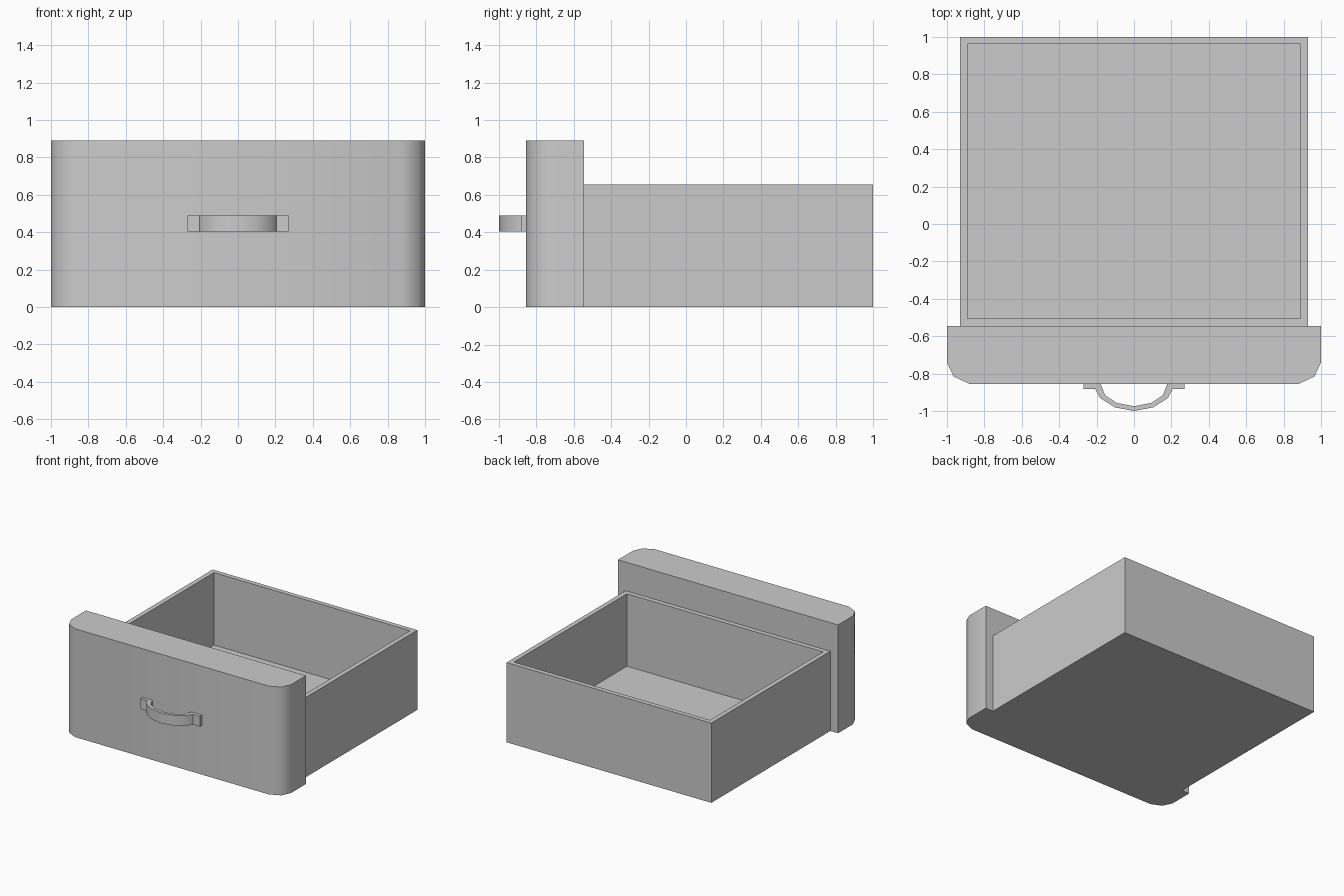
import bpy
import bmesh
from math import radians

cube = bpy.data.objects.get("Cube")
if cube:
    bpy.data.objects.remove(cube)

# One plain grey for the whole drawer
grey = bpy.data.materials.new("plain grey")
grey.use_nodes = True
colour = (0.6, 0.6, 0.6, 1)
grey.diffuse_color = colour
grey.node_tree.nodes["Principled BSDF"].inputs["Base Color"].default_value = colour


def finish(name, bm, smooth=False):
    """Turn a bmesh into a named object."""
    bmesh.ops.recalc_face_normals(bm, faces=bm.faces)
    mesh = bpy.data.meshes.new(name)
    bm.to_mesh(mesh)
    bm.free()
    mesh.materials.append(grey)
    obj = bpy.data.objects.new(name, mesh)
    bpy.context.collection.objects.link(obj)
    if smooth:
        bpy.ops.object.select_all(action="DESELECT")
        obj.select_set(True)
        bpy.context.view_layer.objects.active = obj
        bpy.ops.object.shade_smooth_by_angle(angle=radians(50))
    return obj


def extrude_outline(name, outline, bottom, top):
    """Raise a flat outline into a solid with rounded sides."""
    bm = bmesh.new()
    face = bm.faces.new([bm.verts.new((x, y, bottom)) for x, y in outline])
    raised = bmesh.ops.extrude_face_region(bm, geom=[face], use_keep_orig=True)
    verts = [v for v in raised["geom"] if isinstance(v, bmesh.types.BMVert)]
    bmesh.ops.translate(bm, verts=verts, vec=(0, 0, top - bottom))
    return finish(name, bm, smooth=True)


def mirrored(half):
    """Continue a right-hand path with its mirror image, sharing x = 0 points."""
    return half + [(-x, y) for x, y in reversed(half) if x > 0]


# Front panel with rounded vertical corners
panel_back, panel_front = -0.545, -0.855
panel_half = [(0.88, panel_front), (0.965, -0.815), (1, -0.74), (1, panel_back)]
extrude_outline("front_panel", mirrored(panel_half), 0, 0.89)

# Open box: a block whose top face is inset and sunk to the floor
half_width, back, height, wall, floor = 0.93, 1.0, 0.655, 0.055, 0.06
bm = bmesh.new()
bmesh.ops.create_cube(bm, size=1)
for v in bm.verts:
    v.co = (v.co.x * 2 * half_width,
            back if v.co.y > 0 else panel_back,
            height if v.co.z > 0 else 0)
top = max(bm.faces, key=lambda f: f.calc_center_median().z)
bmesh.ops.inset_region(bm, faces=[top], thickness=wall)
well = bmesh.ops.extrude_face_region(bm, geom=[top])
bmesh.ops.delete(bm, geom=[top], context="FACES_ONLY") if top.is_valid else None
for v in well["geom"]:
    if isinstance(v, bmesh.types.BMVert):
        v.co.z = floor
finish("drawer_box", bm)

# Bowed pull handle with a flat foot at each end
outer = [(0.27, panel_front), (0.27, -0.882), (0.207, -0.882),
         (0.182, -0.93), (0.103, -0.98), (0, -1)]
inner = [(0, -0.974), (0.092, -0.957), (0.155, -0.915), (0.178, panel_front)]
outline = mirrored(outer) + mirrored(inner[::-1])[::-1]
extrude_outline("handle", outline, 0.405, 0.49)
